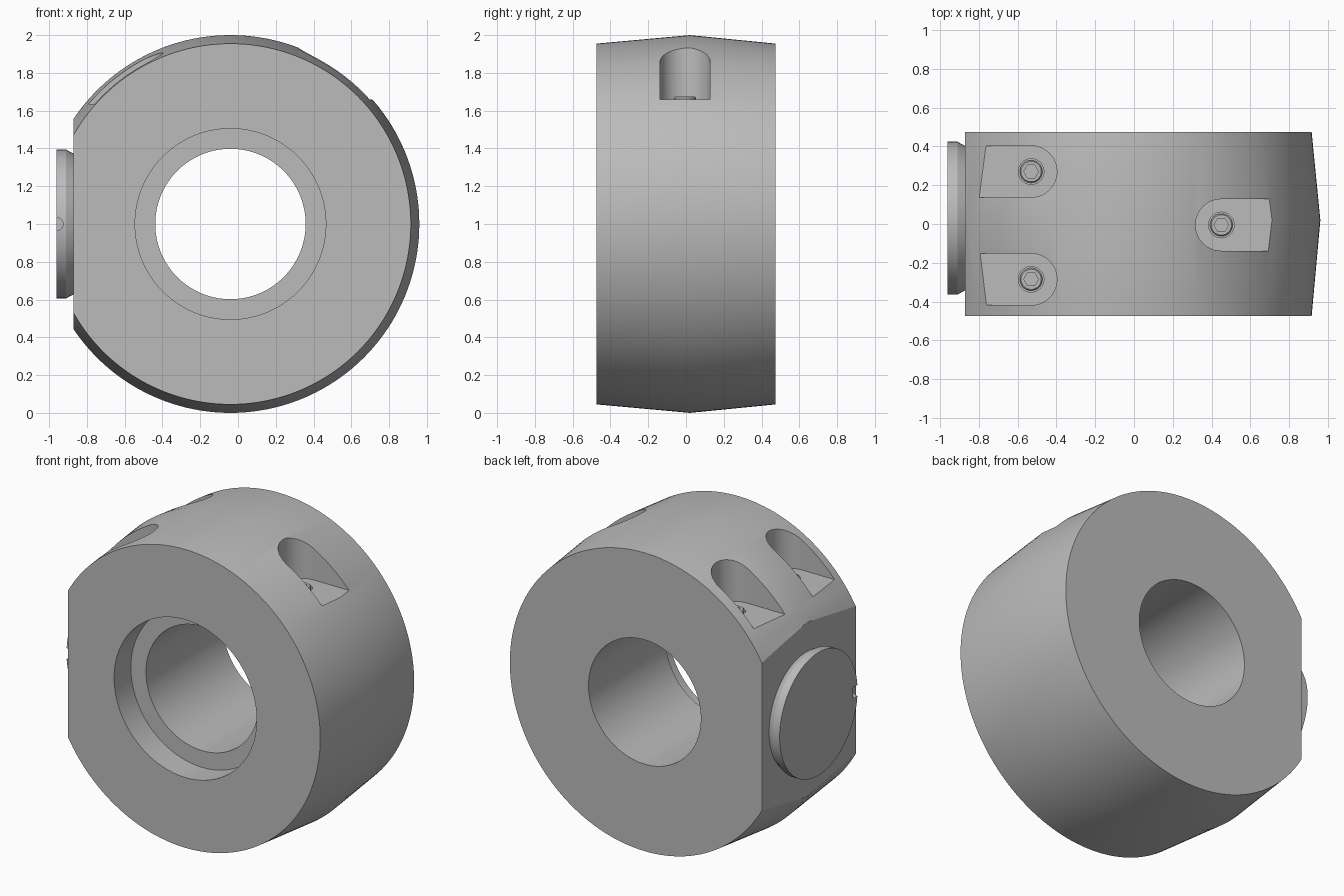
import bpy, bmesh, math
from mathutils import Matrix, Vector

old = bpy.data.objects.get("Cube")
if old:
    bpy.data.objects.remove(old, do_unlink=True)

steel = bpy.data.materials.new("plain_grey")
GREY = (0.5, 0.5, 0.5, 1)
steel.diffuse_color = GREY
steel.use_nodes = True
steel.node_tree.nodes["Principled BSDF"].inputs["Base Color"].default_value = GREY

AXIS_X, AXIS_Z = -0.04, 1.0


def finish(name, bm, location=(0, 0, 0)):
    bmesh.ops.recalc_face_normals(bm, faces=bm.faces)
    mesh = bpy.data.meshes.new(name)
    bm.to_mesh(mesh)
    bm.free()
    mesh.materials.append(steel)
    obj = bpy.data.objects.new(name, mesh)
    obj.location = location
    bpy.context.collection.objects.link(obj)
    return obj


def lathe(name, profile, axis, location, steps, closed=False):
    """Turn (radius, height) points around an axis direction."""
    bm = bmesh.new()
    verts = [bm.verts.new((r, 0, h)) for r, h in profile]
    ends = verts[1:] + verts[:1] if closed else verts[1:]
    edges = [bm.edges.new(pair) for pair in zip(verts, ends)]
    bmesh.ops.spin(bm, geom=verts + edges, cent=(0, 0, 0), axis=(0, 0, 1),
                   angle=math.tau, steps=steps, use_duplicate=False)
    bmesh.ops.remove_doubles(bm, verts=bm.verts, dist=1e-5)
    turn = Vector((0, 0, 1)).rotation_difference(Vector(axis)).to_matrix()
    bmesh.ops.rotate(bm, verts=bm.verts, matrix=turn)
    return finish(name, bm, location)


def prism(name, outline, depth, location):
    """Raise an xy outline straight up by depth."""
    bm = bmesh.new()
    face = bm.faces.new([bm.verts.new((x, y, 0)) for x, y in outline])
    top = bmesh.ops.extrude_face_region(bm, geom=[face])["geom"]
    bmesh.ops.translate(bm, vec=(0, 0, depth),
                        verts=[v for v in top if isinstance(v, bmesh.types.BMVert)])
    return finish(name, bm, location)


def arc(radius, start, stop, count):
    return [(radius * math.cos(start + (stop - start) * i / count),
             radius * math.sin(start + (stop - start) * i / count)) for i in range(count + 1)]


def cut(target, cutter):
    mod = target.modifiers.new("cut", "BOOLEAN")
    mod.operation = "DIFFERENCE"
    mod.solver = "EXACT"
    mod.object = cutter
    cutter.hide_render = True
    cutter.hide_viewport = False


def apply_and_smooth(obj, cutters):
    bpy.context.view_layer.update()
    evaluated = obj.evaluated_get(bpy.context.evaluated_depsgraph_get())
    mesh = bpy.data.meshes.new_from_object(evaluated)
    obj.modifiers.clear()
    obj.data = mesh
    for c in cutters:
        bpy.data.objects.remove(c, do_unlink=True)
    bpy.ops.object.select_all(action="DESELECT")
    obj.select_set(True)
    bpy.context.view_layer.objects.active = obj
    bpy.ops.object.shade_smooth_by_angle(angle=math.radians(25))


# Crowned ring body with a through bore and a front counterbore
FRONT, BACK = -0.475, 0.475
body = lathe("ring_body", [(0.505, FRONT), (0.955, FRONT), (1.0, 0.02), (0.955, BACK),
                           (0.398, BACK), (0.398, FRONT + 0.17), (0.505, FRONT + 0.17)],
             (0, 1, 0), (AXIS_X, 0, AXIS_Z), 160, closed=True)

# Flat on the right side
flat = prism("flat_cutter", [(-1.5, -1), (-0.87, -1), (-0.87, 1), (-1.5, 1)], 3, (0, 0, -0.5))
cut(body, flat)
cutters = [flat]

# Screw pockets: round inner end, open towards the outside, level floor
POCKETS = [("left", 0.45, -0.005, 1.66, 1),
           ("right_front", -0.53, -0.285, 1.635, -1),
           ("right_back", -0.53, 0.27, 1.635, -1)]
for label, x, y, floor, side in POCKETS:
    outline = arc(0.133, math.pi / 2, 1.5 * math.pi, 24) + [(0.8, -0.133), (0.8, 0.133)]
    pocket = prism("pocket_cutter", [(side * px, py) for px, py in outline], 0.6, (x, y, floor))
    well = prism("well_cutter", arc(0.066, 0, math.tau * 31 / 32, 31), 0.1, (x, y, floor - 0.02))
    cut(body, pocket)
    cut(body, well)
    cutters += [pocket, well]

    # Socket screw with hexagonal recess
    screw = lathe(label + "_screw", [(0, -0.03), (0.058, -0.03), (0.058, 0.008),
                                     (0.052, 0.014), (0, 0.014)], (0, 0, 1), (x, y, floor), 32)
    socket = prism("socket_cutter", arc(0.038, 0, math.tau * 5 / 6, 5), 0.1, (x, y, floor - 0.015))
    cut(screw, socket)
    apply_and_smooth(screw, [socket])
apply_and_smooth(body, cutters)

# Round button on the flat, narrowing towards the body
button = lathe("side_button", [(0, -0.01), (0.372, -0.01), (0.372, 0.0), (0.394, 0.04),
                               (0.394, 0.09), (0, 0.09)], (-1, 0, 0), (-0.87, 0.03, AXIS_Z), 96)
notch = lathe("notch_cutter", [(0, 0), (0.035, 0), (0.035, 0.1), (0, 0.1)],
              (0, 1, 0), (-0.961, -0.42, AXIS_Z), 24)
cut(button, notch)
apply_and_smooth(button, [notch])
